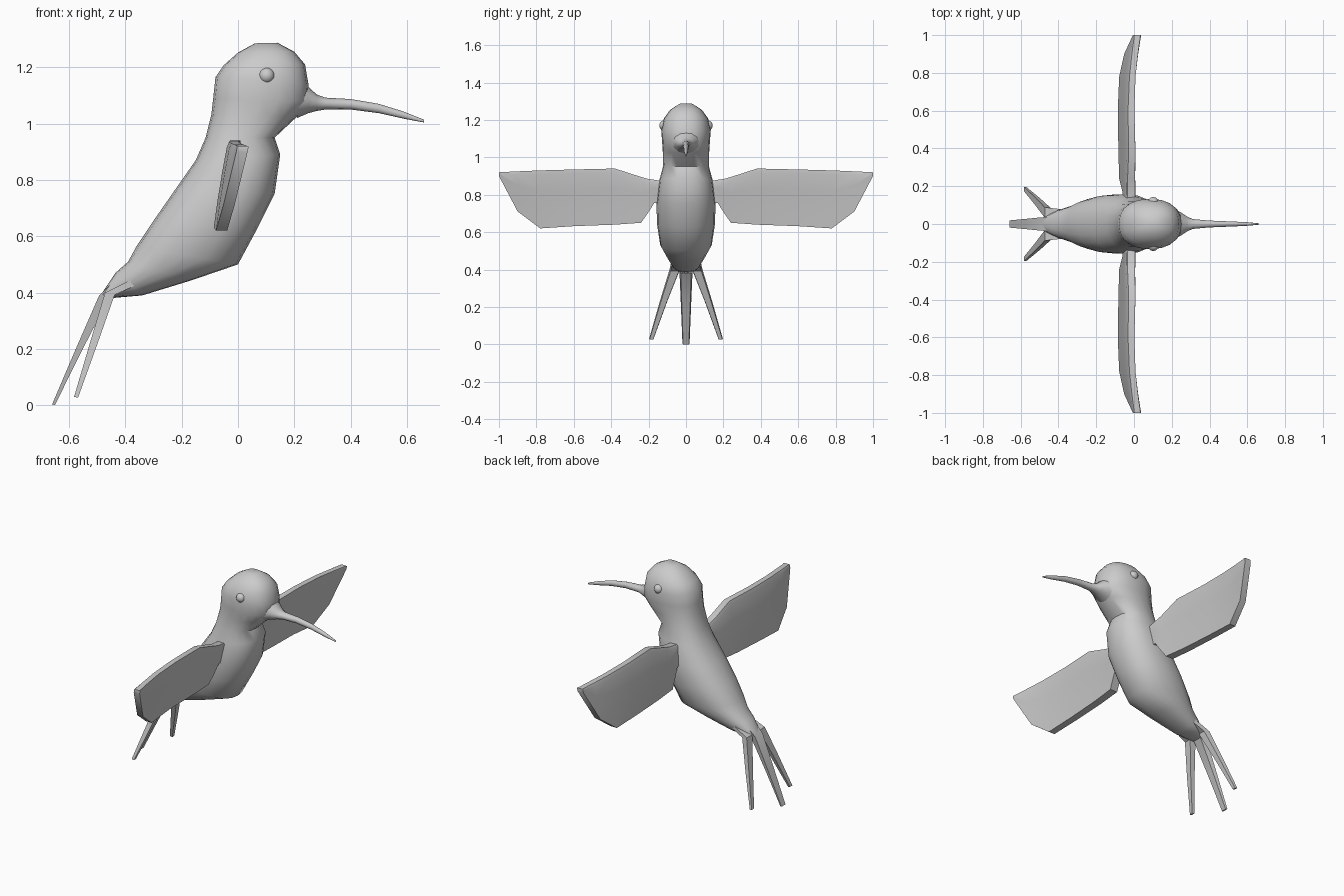
import bpy, bmesh, math
from mathutils import Vector

if "Cube" in bpy.data.objects:
    bpy.data.objects.remove(bpy.data.objects["Cube"])

grey = bpy.data.materials.new("soft grey")
grey.diffuse_color = (0.6, 0.6, 0.6, 1)
grey.use_nodes = True
grey.node_tree.nodes["Principled BSDF"].inputs["Base Color"].default_value = grey.diffuse_color


def loft(name, rings, angle=40):
    """Skin a list of equal-length point rings and cap both ends."""
    bm = bmesh.new()
    vs = [[bm.verts.new(p) for p in ring] for ring in rings]
    n = len(vs[0])
    for a, b in zip(vs, vs[1:]):
        for i in range(n):
            bm.faces.new((a[i], a[(i + 1) % n], b[(i + 1) % n], b[i]))
    bm.faces.new(vs[0])
    bm.faces.new(vs[-1])
    bmesh.ops.recalc_face_normals(bm, faces=bm.faces)
    return finish(name, bm, angle)


def finish(name, bm, angle):
    me = bpy.data.meshes.new(name)
    bm.to_mesh(me)
    bm.free()
    me.materials.append(grey)
    ob = bpy.data.objects.new(name, me)
    bpy.context.collection.objects.link(ob)
    bpy.ops.object.select_all(action='DESELECT')
    ob.select_set(True)
    bpy.context.view_layer.objects.active = ob
    bpy.ops.object.shade_smooth_by_angle(angle=math.radians(angle))
    return ob


def oval(back, front, half, n=20, power=2.3):
    """Oval ring spanning two side-profile points (x, z), half wide in y."""
    b, f = Vector((back[0], 0, back[1])), Vector((front[0], 0, front[1]))
    ring = []
    for i in range(n):
        c, s = math.cos(2 * math.pi * i / n), math.sin(2 * math.pi * i / n)
        u = math.copysign(abs(c) ** (2 / power), c)
        v = math.copysign(abs(s) ** (2 / power), s)
        ring.append((b + f) / 2 + (f - b) / 2 * u + Vector((0, half * v, 0)))
    return ring


# Head, neck and body in one skin: back point, front point, half width
body = [((.06, 1.285), (.14, 1.287), .035), ((0, 1.252), (.2, 1.255), .085),
        ((-.05, 1.208), (.238, 1.21), .118), ((-.08, 1.165), (.25, 1.14), .133),
        ((-.088, 1.09), (.255, 1.08), .128), ((-.095, 1.03), (.21, 1.025), .124),
        ((-.115, .95), (.13, .95), .123), ((-.15, .87), (.15, .89), .142),
        ((-.22, .77), (.13, .75), .158), ((-.30, .655), (.07, .63), .155),
        ((-.36, .565), (0, .5), .138), ((-.39, .51), (-.17, .442), .105),
        ((-.435, .47), (-.34, .39), .075), ((-.485, .395), (-.455, .38), .04)]
loft("body", [oval(*r) for r in body], 50)

# Long curved beak: x, bottom z, top z, half width
beak = [(.21, 1.02, 1.16, .08), (.25, 1.037, 1.13, .06), (.28, 1.045, 1.103, .04),
        (.31, 1.05, 1.092, .026), (.4, 1.05, 1.087, .018), (.5, 1.037, 1.07, .014),
        (.59, 1.017, 1.042, .01), (.66, 1.004, 1.014, .004)]
loft("beak", [oval((x, z0), (x, z1), w, 12, 2) for x, z0, z1, w in beak], 50)

# Wing stations: y, bottom z, top z, x of upper edge, thickness
wing = [(.11, .76, .87, -.005, .05), (.17, .755, .88, -.005, .05),
        (.205, .70, .885, -.005, .05), (.24, .65, .895, -.008, .048),
        (.38, .64, .94, -.012, .045), (.6, .632, .935, -.016, .042),
        (.78, .62, .93, -.008, .04), (.9, .71, .925, .006, .04),
        (1, .90, .92, .02, .04)]


def wing_ring(side, y, z0, z1, x, t):
    pts = []
    for face, fracs in ((1, (0, .3, .65, .93, 1)), (-1, (1, .93, .65, .3, 0))):
        for f in fracs:
            z = z0 + (z1 - z0) * f
            d = .93 - z
            lean = -.2 * d + .12 * d * d
            thick = t * (.8 if f == 1 else 1)
            pts.append((x + lean + face * thick / 2, side * y, z))
    return pts


# Tail feathers as tapered strips: list of (centre, half width, half depth)
def feather(name, stations):
    rings = []
    for (x, y, z), w, d in stations:
        rings.append([(x - d, y - w, z), (x - d, y + w, z),
                      (x + d, y + w * .8, z - d * .5), (x + d, y - w * .8, z - d * .5)])
    loft(name, rings, 35)


for side, label in ((1, "left"), (-1, "right")):
    loft(label + "_wing", [wing_ring(side, *s) for s in wing], 35)
    feather(label + "_tail_feather",
            [((-.33, side * .045, .46), .03, .02), ((-.455, side * .06, .4), .028, .017),
             ((-.51, side * .12, .23), .02, .013), ((-.575, side * .185, .03), .012, .007)])
    # Small domed eye
    bm = bmesh.new()
    bmesh.ops.create_uvsphere(bm, u_segments=16, v_segments=10, radius=.028)
    bmesh.ops.translate(bm, verts=bm.verts, vec=(.102, side * .115, 1.17))
    finish(label + "_eye", bm, 60)

feather("middle_tail_feather",
        [((-.40, 0, .46), .04, .02), ((-.475, 0, .39), .035, .018),
         ((-.565, 0, .2), .027, .011), ((-.655, 0, .003), .019, .005)])
